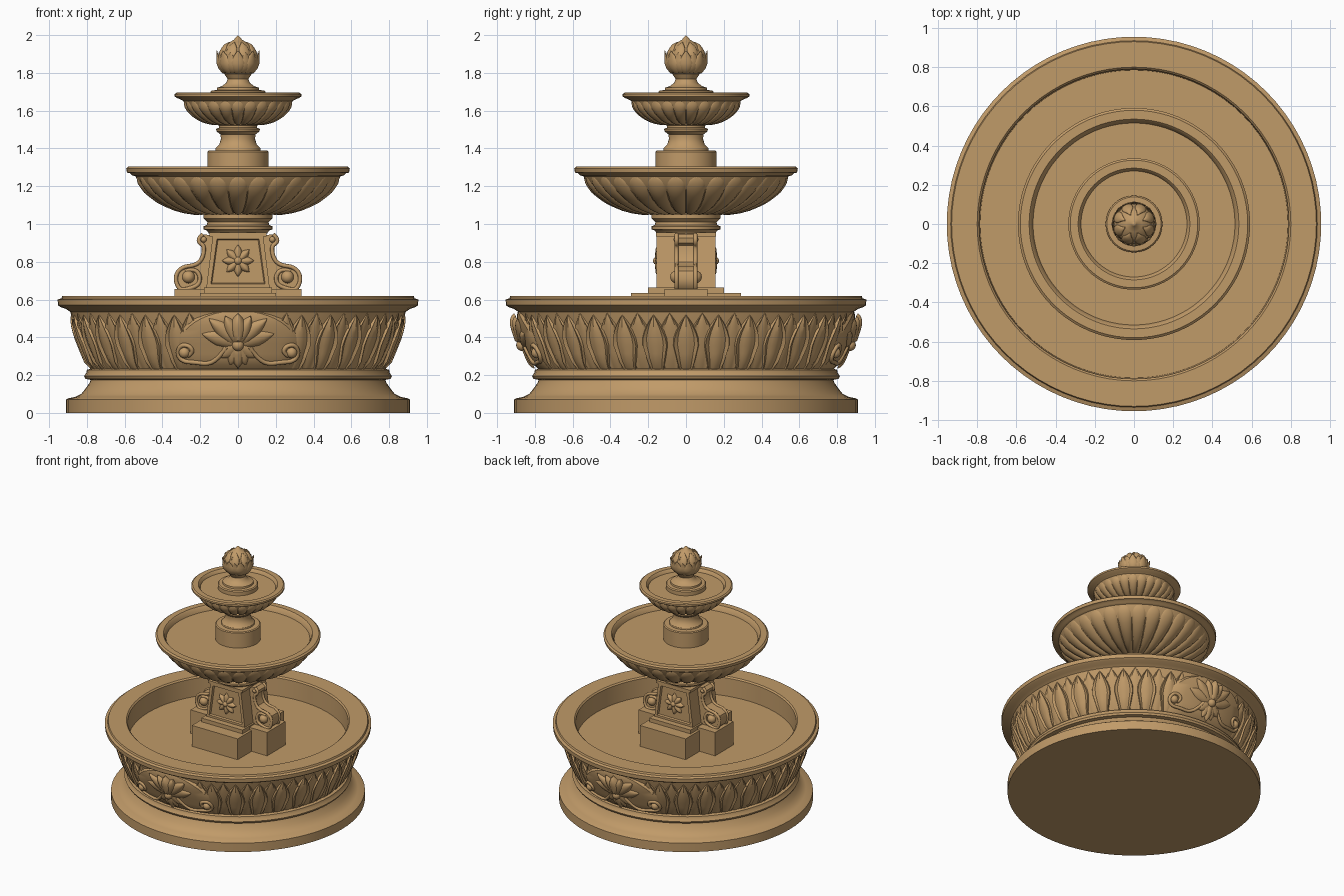
import bpy, bmesh
from math import sin, cos, pi, hypot
from mathutils import Matrix, Vector

cube = bpy.data.objects.get("Cube")
if cube:
    bpy.data.objects.remove(cube)

stone = bpy.data.materials.new("tan_stone")
stone.use_nodes = True
TAN = (0.53, 0.325, 0.14, 1)
stone.diffuse_color = TAN
stone.node_tree.nodes["Principled BSDF"].inputs["Base Color"].default_value = TAN


def finish(bm, name, recalc=True):
    if recalc:
        bmesh.ops.recalc_face_normals(bm, faces=bm.faces)
    me = bpy.data.meshes.new(name)
    bm.to_mesh(me)
    bm.free()
    me.materials.append(stone)
    ob = bpy.data.objects.new(name, me)
    bpy.context.collection.objects.link(ob)
    return ob


def lathe(name, profile, n=80):
    """Revolve (radius, z) points about the z axis."""
    bm = bmesh.new()
    rings = []
    for r, z in profile:
        count = n if r > 0 else 1
        rings.append([bm.verts.new((r * sin(2 * pi * i / n), -r * cos(2 * pi * i / n), z))
                      for i in range(count)])
    for a, b in zip(rings, rings[1:]):
        for i in range(n):
            j = (i + 1) % n
            quad = [a[i % len(a)], a[j % len(a)], b[j % len(b)], b[i % len(b)]]
            bm.faces.new(list(dict.fromkeys(quad)))
    return finish(bm, name)


def box(name, x, y, z0, z1, top=1.0):
    """Box with half sizes x, y; its top is scaled in x."""
    bm = bmesh.new()
    bmesh.ops.create_cube(bm, size=2)
    for v in bm.verts:
        k = top if v.co.z > 0 else 1
        v.co = (v.co.x * x * k, v.co.y * y, z1 if v.co.z > 0 else z0)
    return bm, name


def on_profile(profile, a0):
    """Map (angle, 0..1 along profile, height) onto a revolved surface."""
    lens = [hypot(b[0] - a[0], b[1] - a[1]) for a, b in zip(profile, profile[1:])]

    def point(t):
        d = min(max(t, 0), 1) * sum(lens)
        for a, b, l in zip(profile, profile[1:], lens):
            if d <= l + 1e-9:
                return Vector(a).lerp(Vector(b), d / l)
            d -= l
        return Vector(profile[-1])

    def place(da, t, h):
        p = point(t)
        tan = (point(t + .06) - point(t - .06)).normalized()
        r, z = p.x + tan.y * h, p.y - tan.x * h
        return (r * sin(a0 + da), -r * cos(a0 + da), z)
    return place


# Leaf outlines and cross-sections (height at each step from middle to edge)
STEPS = (0, .3, .6, .85, 1)
RIDGED = (1, .75, .5, 1, -.2)
ROUND = (1, .92, .7, .3, -.2)
FLAT = (1, 1, 1, .9, -.2)


def pointed(v):
    return (.55 + .45 * min(1, v / .5)) * (1 - max(0, (v - .45) / .55) ** 1.7)


def arched(v, start=.82):
    return max(0, 1 - max(0, (v - start) / (1 - start)) ** 2) ** .5


def leaf(bm, place, x, y, ang, length, width, shape, section, height, rows=10):
    us = [(-s, h) for s, h in zip(STEPS[:0:-1], section[:0:-1])] + list(zip(STEPS, section))
    grid = []
    for i in range(rows + 1):
        v = sin(i / rows * pi / 2)
        taper = (1 - v ** 8) * min(1, .3 + 5 * v)
        row = []
        for u, h in us:
            lx, ly = u * width * shape(v), length * v
            row.append(bm.verts.new(place(x + lx * cos(ang) + ly * sin(ang),
                                          y - lx * sin(ang) + ly * cos(ang), h * height * taper)))
        grid.append(row)
    for a, b in zip(grid, grid[1:]):
        for i in range(len(us) - 1):
            bm.faces.new((a[i], a[i + 1], b[i + 1], b[i]))
    bmesh.ops.remove_doubles(bm, verts=grid[-1], dist=1e-4)


def ball(bm, loc, r):
    bmesh.ops.create_uvsphere(bm, u_segments=14, v_segments=8, radius=r,
                              matrix=Matrix.Translation(loc))


def tube(name, pts, r):
    cu = bpy.data.curves.new(name, "CURVE")
    cu.dimensions = "3D"
    cu.bevel_depth, cu.bevel_resolution, cu.resolution_u = r, 2, 5
    cu.use_fill_caps = True
    sp = cu.splines.new("NURBS")
    sp.points.add(len(pts) - 1)
    for p, co in zip(sp.points, pts):
        p.co = (*co, 1)
    sp.order_u, sp.use_endpoint_u = 3, True
    cu.materials.append(stone)
    bpy.context.collection.objects.link(bpy.data.objects.new(name, cu))


# Lower basin with moulded foot, wall, rim and sunken floor
WALL = [(.775, .235), (.805, .30), (.845, .40), (.875, .49), (.888, .535)]
lathe("basin", [(0, 0), (.91, 0), (.91, .07), (.90, .077), (.86, .085), (.83, .10), (.81, .125),
                (.785, .16), (.78, .175), (.808, .18), (.815, .195), (.803, .212), (.80, .228)]
      + WALL + [(.91, .55), (.94, .56), (.953, .57), (.955, .60), (.935, .607), (.93, .62),
                (.80, .62), (.79, .61), (.785, .47), (0, .47)])

# Two overlapping rows of petals round the basin wall
bm = bmesh.new()
N = 32
for i in range(N):
    a = 2 * pi * i / N
    leaf(bm, on_profile(WALL, a + pi / N), 0, 0, 0, .98, .09, pointed, RIDGED, .012)
    leaf(bm, on_profile(WALL, a), 0, 0, 0, .95, .092, pointed, RIDGED, .022)
finish(bm, "basin_petals", False)

# Carved water lily medallions, front and back
for side, a0 in (("front", 0), ("back", pi)):
    surf = on_profile(WALL, a0)

    def wall(x, z, h):
        return surf(x / .87, (z - .235) / .30, h + .024)

    bm = bmesh.new()
    leaf(bm, surf, 0, 0, 0, 1.02, .43, lambda v: arched(v, .4), FLAT, .026, 16)
    finish(bm, side + "_medallion", False)
    bm = bmesh.new()
    for ang, length, h in ((1.3, .2, .016), (.85, .2, .022), (.42, .16, .03), (2.2, .12, .016),
                           (2.75, .12, .016)):
        for s in (1, -1):
            leaf(bm, wall, 0, .375, s * ang, length, .042, pointed, ROUND, h, 8)
    leaf(bm, wall, 0, .375, 0, .16, .05, pointed, ROUND, .04, 8)
    leaf(bm, wall, 0, .375, pi, .13, .04, pointed, ROUND, .022, 8)
    ball(bm, wall(0, .375, .012), .032)
    for s in (1, -1):
        ball(bm, wall(s * .30, .33, 0), .03)
        path = ((.06, .36), (.11, .30), (.17, .27), (.24, .28), (.32, .285), (.345, .33),
                (.31, .375), (.26, .365), (.25, .33), (.28, .315))
        tube(side + "_lily_scroll", [wall(s * x, z, .003) for x, z in path], .012)
    finish(bm, side + "_lily", False)

# Stepped pedestal base
for name, x, y, top in (("base_long_step", .20, .29, .635), ("base_step", .18, .20, .665),
                        ("base_cross_step", .335, .115, .655)):
    finish(*box(name, x, y, .46, top))

# Pedestal body with recessed panels on its two broad sides
bm, name = box("pedestal_body", .168, .155, .66, .945, .79)
bm.normal_update()
panels = [f for f in bm.faces if abs(f.normal.y) > .9]
bmesh.ops.inset_individual(bm, faces=panels, thickness=.032)
bmesh.ops.inset_individual(bm, faces=panels, thickness=.008, depth=-.014)
finish(bm, name)
finish(*box("pedestal_cap", .15, .16, .935, .955))

# Eight-petal flowers on the panels
bm = bmesh.new()
for s in (1, -1):
    def flat(x, z, h):
        return (s * x, -s * (.141 + h), z)
    for i in range(8):
        leaf(bm, flat, 0, .805, i * pi / 4, .085, .026, pointed, ROUND, .022, 7)
    ball(bm, flat(0, .805, .012), .022)
finish(bm, "panel_flowers", False)

# Scroll brackets on the left and right of the pedestal
OUTLINE = [(.13, .94), (.185, .945), (.21, .925), (.205, .90), (.18, .885), (.182, .84), (.20, .80),
           (.235, .78), (.285, .775), (.32, .75), (.332, .71), (.32, .67), (.30, .65), (.13, .65)]
for side, s in (("left", 1), ("right", -1)):
    bm = bmesh.new()
    face = bm.faces.new([bm.verts.new((s * x, -.05, z)) for x, z in OUTLINE])
    ext = bmesh.ops.extrude_face_region(bm, geom=[face])
    bmesh.ops.translate(bm, vec=(0, .10, 0),
                        verts=[g for g in ext["geom"] if isinstance(g, bmesh.types.BMVert)])
    finish(bm, side + "_bracket")
    bm = bmesh.new()
    for y in (-.05, .05):
        ball(bm, (s * .262, y, .72), .034)
        ball(bm, (s * .182, y, .918), .016)
        edge = OUTLINE[1:13] + [(.25, .66), (.205, .68), (.20, .73), (.235, .765), (.28, .75)]
        tube(side + "_bracket_edge", [(s * x, y, z) for x, z in edge], .011)
    finish(bm, side + "_bracket_bosses")

# Collar under the middle bowl
lathe("pedestal_collar", [(0, .95), (.155, .95), (.165, .965), (.182, .972), (.182, .988),
                          (.165, .995), (.162, 1.01), (.172, 1.02), (.183, 1.03), (.183, 1.05),
                          (.16, 1.065), (0, 1.065)], 48)

# Middle and upper bowls with rounded fluting underneath
MIDDLE = [(.17, 1.058), (.26, 1.066), (.35, 1.09), (.43, 1.13), (.49, 1.175), (.525, 1.215),
          (.542, 1.252)]
UPPER = [(.10, 1.53), (.15, 1.537), (.20, 1.553), (.245, 1.583), (.275, 1.615), (.29, 1.652)]
lathe("middle_bowl", [(0, 1.055)] + MIDDLE + [(.56, 1.258), (.57, 1.268), (.588, 1.272),
      (.592, 1.295), (.58, 1.305), (.535, 1.305), (.525, 1.295), (.515, 1.265), (0, 1.265)])
lathe("upper_bowl", [(0, 1.525)] + UPPER + [(.305, 1.66), (.325, 1.668), (.335, 1.675),
      (.335, 1.688), (.325, 1.695), (.285, 1.695), (.278, 1.688), (.27, 1.67), (0, 1.67)])
for name, prof, n, h in (("middle_bowl_flutes", MIDDLE, 30, .016),
                         ("upper_bowl_flutes", UPPER, 26, .011)):
    bm = bmesh.new()
    for i in range(n):
        leaf(bm, on_profile(prof, 2 * pi * i / n), 0, 0, 0, .99, pi / n, arched, ROUND, h, 12)
    finish(bm, name, False)

# Turned columns between the bowls and under the finial
lathe("middle_column", [(.162, 1.26), (.162, 1.382), (.155, 1.388), (.12, 1.39), (.118, 1.402),
                        (.10, 1.42), (.09, 1.45), (.093, 1.475), (.113, 1.49), (.117, 1.503),
                        (.10, 1.51), (.10, 1.522), (.125, 1.525), (.125, 1.536), (0, 1.54)], 48)
lathe("finial_foot", [(.145, 1.665), (.145, 1.70), (.138, 1.707), (.112, 1.709), (.11, 1.722),
                      (.085, 1.73), (.062, 1.748), (.055, 1.768), (.066, 1.785), (.072, 1.795),
                      (.05, 1.80), (0, 1.80)], 48)

# Flower bud finial
lathe("finial_bud", [(.05, 1.79), (.085, 1.815), (.103, 1.86), (.098, 1.905), (.075, 1.943),
                     (.04, 1.965), (.022, 1.975), (.012, 1.988), (0, 2.0)], 40)
CUP = [(.055, 1.79), (.09, 1.812), (.106, 1.85), (.106, 1.885), (.114, 1.918)]
DOME = [(.105, 1.87), (.100, 1.905), (.077, 1.944), (.04, 1.968)]
bm = bmesh.new()
for i in range(8):
    a = i * pi / 4
    leaf(bm, on_profile(DOME, a + pi / 8), 0, 0, 0, .95, .36, pointed, ROUND, .006, 8)
    leaf(bm, on_profile(CUP, a + pi / 8), 0, 0, 0, .93, .40, pointed, ROUND, .004, 8)
    leaf(bm, on_profile(CUP, a), 0, 0, 0, 1, .41, pointed, ROUND, .008, 8)
ob = finish(bm, "finial_petals", False)
mod = ob.modifiers.new("thickness", "SOLIDIFY")
mod.thickness = .005

# Smooth shading with crisp mouldings
bpy.ops.object.select_all(action="DESELECT")
for ob in bpy.context.scene.objects:
    if ob.type == "MESH":
        ob.select_set(True)
        bpy.context.view_layer.objects.active = ob
bpy.ops.object.shade_smooth_by_angle(angle=.6)
